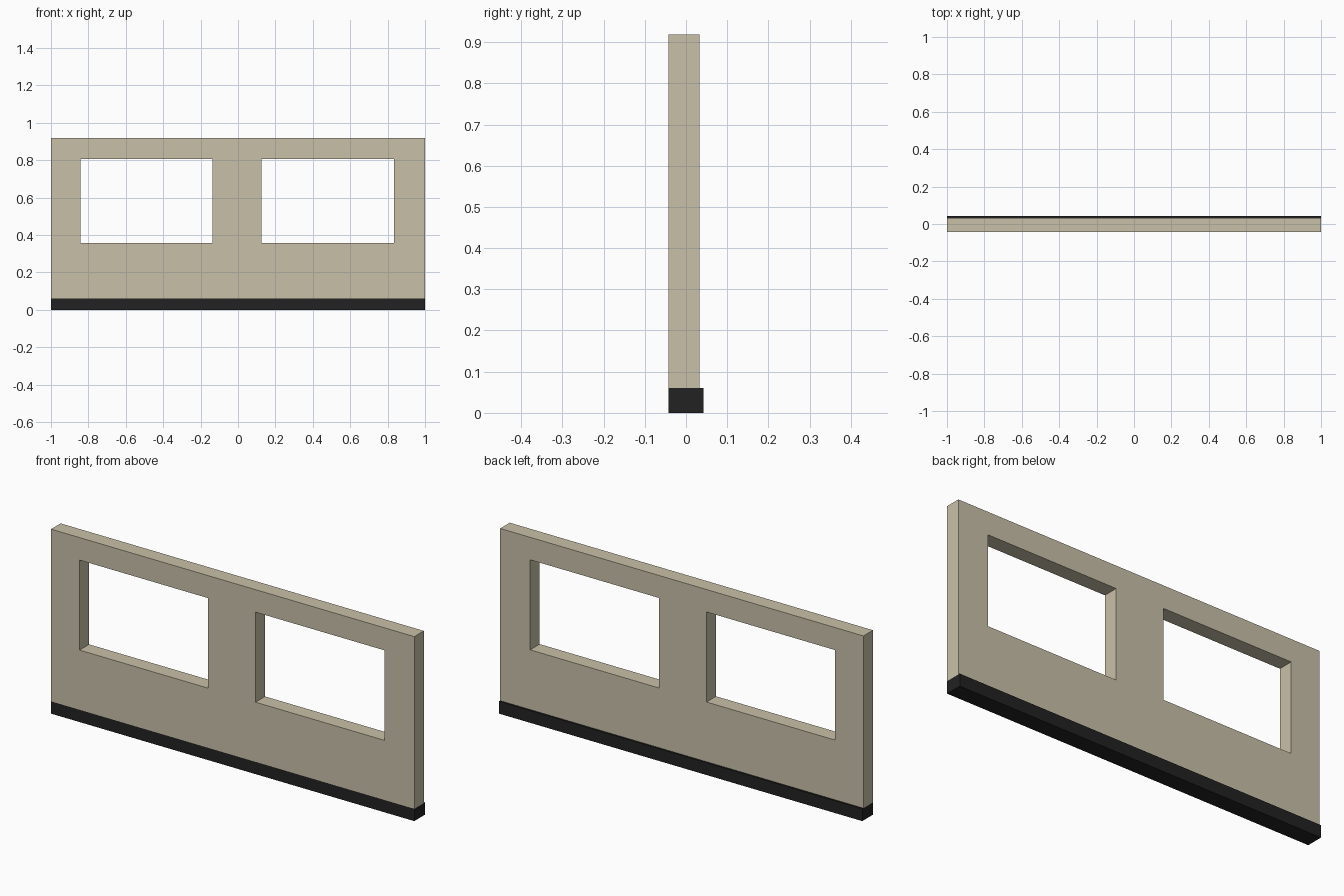
import bpy, bmesh

if "Cube" in bpy.data.objects:
    bpy.data.objects.remove(bpy.data.objects["Cube"])

def material(name, rgb):
    m = bpy.data.materials.new(name)
    m.diffuse_color = (*rgb, 1)
    m.use_nodes = True
    m.node_tree.nodes["Principled BSDF"].inputs["Base Color"].default_value = m.diffuse_color
    return m

def add_object(name, bm, mat):
    bmesh.ops.recalc_face_normals(bm, faces=bm.faces)
    me = bpy.data.meshes.new(name)
    bm.to_mesh(me)
    bm.free()
    me.materials.append(mat)
    ob = bpy.data.objects.new(name, me)
    bpy.context.collection.objects.link(ob)
    return ob

def slab(name, xs, zs, y0, y1, mat, holes=()):
    """Grid panel in the xz plane, skipping hole cells, extruded from y0 to y1."""
    bm = bmesh.new()
    v = [[bm.verts.new((x, y0, z)) for z in zs] for x in xs]
    for i in range(len(xs) - 1):
        for j in range(len(zs) - 1):
            if (i, j) not in holes:
                bm.faces.new((v[i][j], v[i + 1][j], v[i + 1][j + 1], v[i][j + 1]))
    ext = bmesh.ops.extrude_face_region(bm, geom=bm.faces[:], use_keep_orig=True)
    verts = [g for g in ext["geom"] if isinstance(g, bmesh.types.BMVert)]
    bmesh.ops.translate(bm, verts=verts, vec=(0, y1 - y0, 0))
    return add_object(name, bm, mat)

cream = material("cream plaster", (0.578, 0.527, 0.392))
black = material("black trim", (0.016, 0.016, 0.016))

# Wall with two window openings
slab("wall", (-1, -0.843, -0.136, 0.126, 0.835, 1), (0.061, 0.358, 0.806, 0.918),
     -0.042, 0.033, cream, holes={(1, 1), (3, 1)})

# Skirting along the foot, projecting slightly at the back
slab("skirting", (-1, 1), (0, 0.061), -0.042, 0.042, black)
